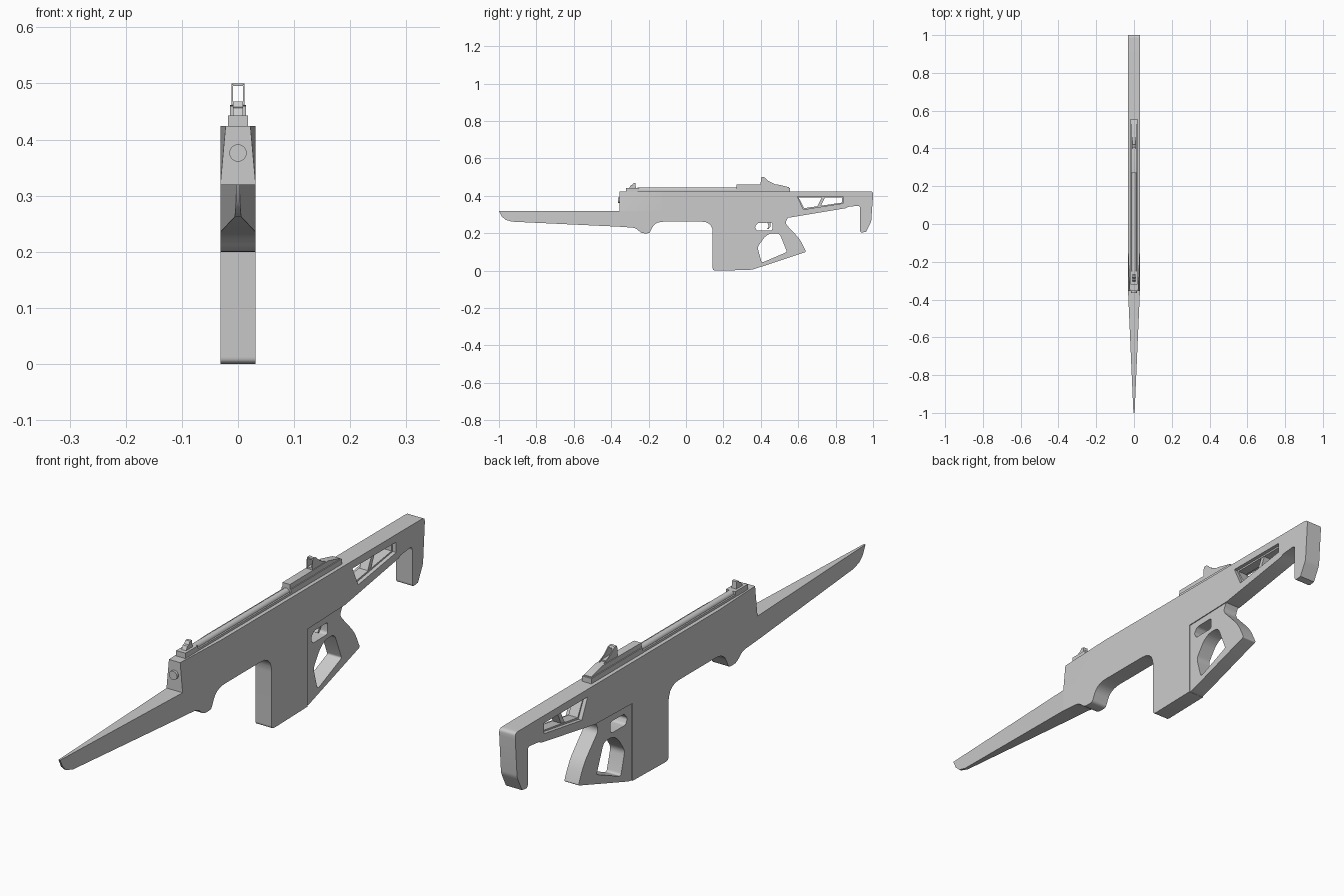
import bpy, bmesh, math
from mathutils import Vector, Matrix

W = 0.0315  # half width of the body


def fillet(points, steps=5):
    """Points are (y, z) or (y, z, r); r rounds that corner."""
    out = []
    n = len(points)
    for i, p in enumerate(points):
        c = Vector(p[:2])
        if len(p) < 3:
            out.append(c)
            continue
        a = Vector(points[i - 1][:2]) - c
        b = Vector(points[(i + 1) % n][:2]) - c
        a = c + a.normalized() * min(p[2], a.length * 0.49)
        b = c + b.normalized() * min(p[2], b.length * 0.49)
        for k in range(steps + 1):
            t = k / steps
            out.append(a * (1 - t) ** 2 + c * 2 * t * (1 - t) + b * t * t)
    return out


def finish(ob):
    bpy.ops.object.select_all(action='DESELECT')
    ob.select_set(True)
    bpy.context.view_layer.objects.active = ob
    bpy.ops.object.shade_smooth_by_angle(angle=math.radians(35))


def prism(name, outline, half, holes=(), x=0.0, shape=None):
    """Side profile in y/z, with holes, extruded across x."""
    cu = bpy.data.curves.new(name, 'CURVE')
    cu.dimensions, cu.fill_mode, cu.extrude = '2D', 'BOTH', half
    for loop in (outline, *holes):
        pts = fillet(loop)
        sp = cu.splines.new('POLY')
        sp.points.add(len(pts) - 1)
        for sp_pt, p in zip(sp.points, pts):
            sp_pt.co = (p.x, p.y, 0, 1)
        sp.use_cyclic_u = True
    tmp = bpy.data.objects.new(name + "_curve", cu)
    bpy.context.collection.objects.link(tmp)
    bpy.context.view_layer.update()
    me = bpy.data.meshes.new_from_object(tmp.evaluated_get(bpy.context.evaluated_depsgraph_get()))
    bpy.data.objects.remove(tmp)
    me.transform(Matrix(((0, 0, 1, x), (1, 0, 0, 0), (0, 1, 0, 0), (0, 0, 0, 1))))
    bm = bmesh.new()
    bm.from_mesh(me)
    bmesh.ops.remove_doubles(bm, verts=bm.verts, dist=1e-5)
    bmesh.ops.recalc_face_normals(bm, faces=bm.faces)
    if shape:
        for v in bm.verts:
            v.co.x *= shape(v.co)
    bm.to_mesh(me)
    bm.free()
    ob = bpy.data.objects.new(name, me)
    bpy.context.collection.objects.link(ob)
    finish(ob)
    return ob


def box(name, y0, y1, z0, z1, half, x=0.0):
    return prism(name, [(y0, z0), (y1, z0), (y1, z1), (y0, z1)], half, x=x)


def rod(name, radius, y0, y1, z):
    bpy.ops.mesh.primitive_cylinder_add(vertices=24, radius=radius, depth=y1 - y0,
                                        location=(0, (y0 + y1) / 2, z),
                                        rotation=(math.pi / 2, 0, 0))
    bpy.context.object.name = name
    finish(bpy.context.object)


# receiver, magazine well and stock in one profile
body = [(-0.355, 0.32), (-0.355, 0.235), (-0.27, 0.229, 0.02), (-0.238, 0.20, 0.015),
        (-0.195, 0.20, 0.01), (-0.165, 0.262, 0.05), (0.143, 0.262, 0.06), (0.143, 0.003, 0.01),
        (0.16, 0.0), (0.345, 0.004), (0.345, 0.278), (0.555, 0.284), (0.855, 0.334),
        (0.865, 0.341), (0.93, 0.348, 0.015), (0.93, 0.203, 0.012), (0.962, 0.207),
        (0.99, 0.262, 0.01), (1.0, 0.40), (1.0, 0.424, 0.018), (-0.13, 0.424), (-0.13, 0.32)]
stock_window = [(0.595, 0.397), (0.84, 0.397), (0.84, 0.36), (0.628, 0.327)]
prism("receiver_and_stock", body, W, [stock_window])

# brace across the stock window and its thin inner frame
prism("stock_brace", [(0.73, 0.40), (0.747, 0.40), (0.716, 0.335), (0.698, 0.335)], 0.016)
prism("stock_window_frame", [(0.59, 0.40), (0.845, 0.40), (0.845, 0.355), (0.625, 0.322)], 0.018,
      [[(0.602, 0.391), (0.834, 0.391), (0.834, 0.364), (0.632, 0.334)]])

# nose that narrows toward its top front corner
prism("nose", [(-0.355, 0.32), (-0.13, 0.32), (-0.13, 0.424), (-0.355, 0.424)], W,
      shape=lambda c: 0.7 if c.y < -0.3 and c.z > 0.4 else 1.0)
rod("muzzle", 0.0155, -0.364, -0.34, 0.376)

# blade tapering to a thin tip
prism("blade", [(-1.0, 0.32), (-0.985, 0.29), (-0.965, 0.272), (-0.93, 0.262),
                (-0.355, 0.235), (-0.355, 0.32)], W,
      shape=lambda c: 0.1 + 0.9 * (c.y + 1.0) / 0.645)

# grip with trigger opening and hand opening
grip = [(0.34, 0.004), (0.36, 0.007, 0.015), (0.642, 0.10, 0.006), (0.612, 0.165, 0.03),
        (0.528, 0.255, 0.02), (0.55, 0.29), (0.34, 0.29)]
trigger_opening = [(0.368, 0.235, 0.008), (0.385, 0.255, 0.008), (0.462, 0.257, 0.01),
                   (0.462, 0.215, 0.012), (0.378, 0.214, 0.008)]
hand_opening = [(0.45, 0.20, 0.02), (0.50, 0.20, 0.02), (0.54, 0.10, 0.008),
                (0.405, 0.042, 0.012), (0.382, 0.125, 0.015), (0.42, 0.18, 0.015)]
prism("grip", grip, 0.028, [trigger_opening, hand_opening])
prism("trigger", [(0.434, 0.26), (0.452, 0.26), (0.452, 0.235), (0.441, 0.222), (0.434, 0.224),
                  (0.442, 0.237)], 0.008)

# top rail
box("rail_base", -0.25, 0.555, 0.42, 0.432, 0.018)
box("rail_front_block", -0.32, -0.25, 0.42, 0.443, 0.018)
box("rail_rear_block", 0.27, 0.555, 0.42, 0.443, 0.018)
rod("rail_tube", 0.0125, -0.26, 0.28, 0.4315)
prism("rear_sight_base", [(0.27, 0.44), (0.55, 0.44), (0.55, 0.446), (0.485, 0.462),
                          (0.27, 0.46)], 0.0145)

# sights
prism("front_sight", [(-0.305, 0.44), (-0.296, 0.456), (-0.288, 0.458), (-0.281, 0.468),
                      (-0.27, 0.468), (-0.268, 0.44)], 0.009)
for side, name in ((-1, "left"), (1, "right")):
    prism("rear_sight_plate_" + name, [(0.398, 0.455), (0.402, 0.50, 0.006), (0.418, 0.50, 0.006),
                                       (0.442, 0.478, 0.01), (0.487, 0.457)], 0.0015, x=side * 0.0102)
prism("rear_sight_bridge", [(0.403, 0.495), (0.403, 0.50), (0.414, 0.50), (0.42, 0.495)], 0.0105)
box("rear_sight_notch", 0.40, 0.46, 0.455, 0.467, 0.009)
